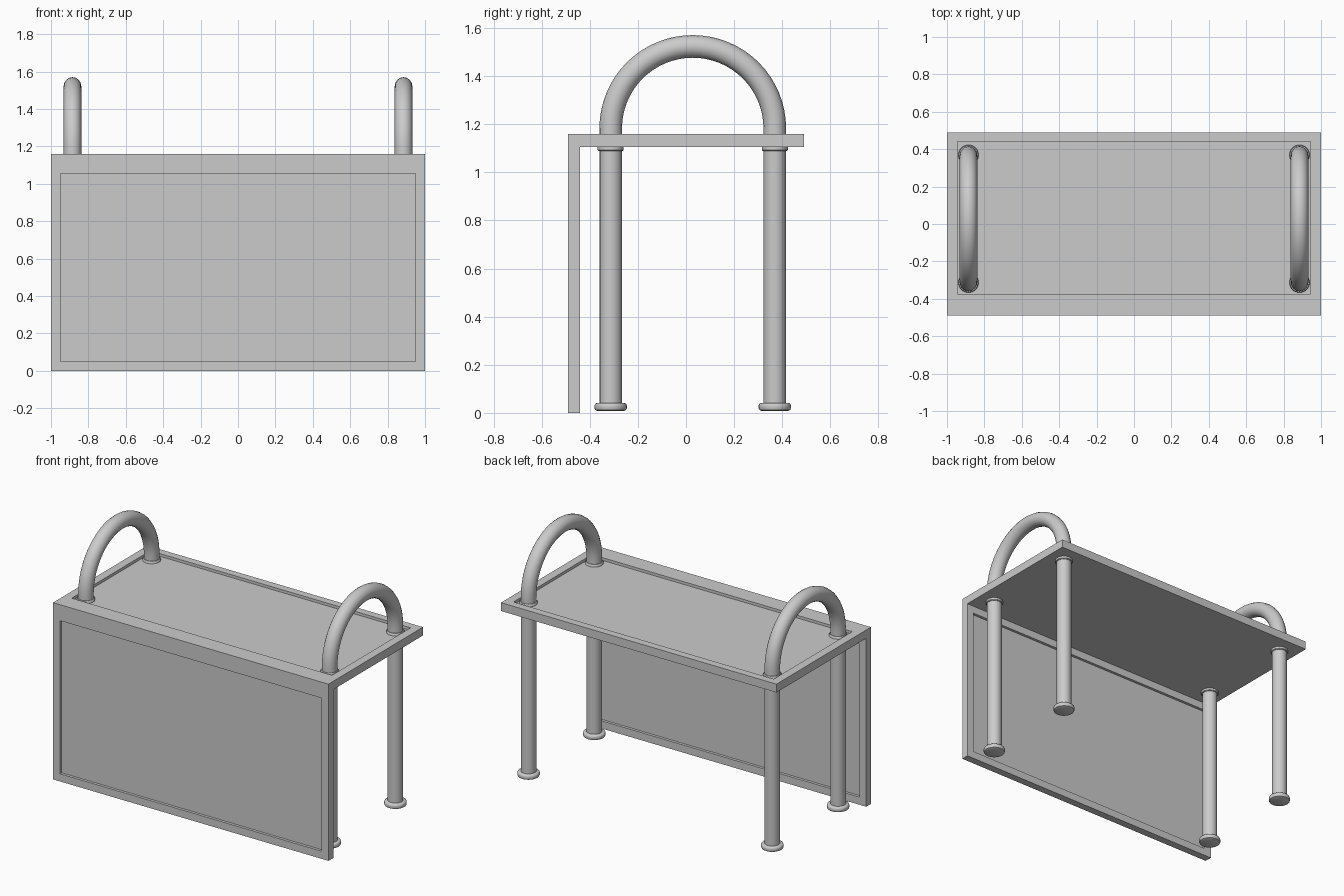
import bpy, bmesh, math
from mathutils import Vector

if "Cube" in bpy.data.objects:
    bpy.data.objects.remove(bpy.data.objects["Cube"])

LEG_X, LEG_R = 0.885, 0.047
LEG_Y = (-0.313, 0.369)
DEPTH = 0.018


def finish(name, bm, smooth=False):
    bmesh.ops.recalc_face_normals(bm, faces=bm.faces)
    me = bpy.data.meshes.new(name)
    bm.to_mesh(me)
    bm.free()
    ob = bpy.data.objects.new(name, me)
    bpy.context.collection.objects.link(ob)
    if smooth:
        smooth_shade(ob)
    return ob


def smooth_shade(ob):
    bpy.ops.object.select_all(action='DESELECT')
    ob.select_set(True)
    bpy.context.view_layer.objects.active = ob
    bpy.ops.object.shade_smooth_by_angle(angle=math.radians(40))


def recess(bm, normal, lo, hi):
    """Sink a framed rectangle into the outermost face with this normal."""
    n = Vector(normal)
    face = max((f for f in bm.faces if f.normal.dot(n) > 0.99),
               key=lambda f: f.calc_center_median().dot(n))
    sink_panel(bm, face, n, lo, hi)


def sink_panel(bm, face, n, lo, hi):
    mid = face.calc_center_median()
    bmesh.ops.inset_individual(bm, faces=[face], thickness=0.03)
    for v in face.verts:
        for a in range(3):
            if abs(n[a]) < 0.5:
                v.co[a] = hi[a] if v.co[a] > mid[a] else lo[a]
    bmesh.ops.inset_individual(bm, faces=[face], thickness=0.0)
    for v in face.verts:
        v.co -= n * DEPTH


def lathe(name, profile, loc):
    bm = bmesh.new()
    vs = [bm.verts.new((r, 0, z)) for r, z in profile]
    es = [bm.edges.new(p) for p in zip(vs, vs[1:])]
    bmesh.ops.spin(bm, geom=vs + es, cent=(0, 0, 0), axis=(0, 0, 1),
                   angle=math.tau, steps=32)
    bmesh.ops.remove_doubles(bm, verts=bm.verts, dist=1e-5)
    ob = finish(name, bm, True)
    ob.location = loc
    return ob


# Top and front panel: one L-shaped slab with sunken panels
bm = bmesh.new()
section = [(-0.49, 0), (-0.44, 0), (-0.44, 1.105), (0.49, 1.105),
           (0.49, 1.16), (-0.49, 1.16)]
base = bm.faces.new([bm.verts.new((-1, y, z)) for y, z in section])
ext = bmesh.ops.extrude_face_region(bm, geom=[base])["geom"]
for v in ext:
    if isinstance(v, bmesh.types.BMVert):
        v.co.x = 1
bmesh.ops.recalc_face_normals(bm, faces=bm.faces)
back = next(f for f in bm.faces
            if f.normal.y > 0.9 and f.calc_center_median().y < 0)
sink_panel(bm, back, Vector((0, 1, 0)), (-0.95, 0, 0.05), (0.95, 0, 1.055))
recess(bm, (0, -1, 0), (-0.95, 0, 0.05), (0.95, 0, 1.055))
recess(bm, (0, 0, 1), (-0.945, -0.375, 0), (0.945, 0.44, 0))
finish("top_and_front_panel", bm)

# Tubes: leg, arch handle and leg bent from a single pipe
y0, y1 = LEG_Y
cy, rad, cz = (y0 + y1) / 2, (y1 - y0) / 2, 1.182
path = [(y0, 0.02), (y0, 1.10)]
path += [(cy - rad * math.cos(t), cz + rad * math.sin(t))
         for t in (math.pi * i / 32 for i in range(33))]
path += [(y1, 1.10), (y1, 0.02)]

for side, sx in (("left", -1), ("right", 1)):
    x = sx * LEG_X
    cu = bpy.data.curves.new(side + "_leg_hoop", 'CURVE')
    cu.dimensions = '3D'
    cu.bevel_depth = LEG_R
    cu.bevel_resolution = 6
    cu.use_fill_caps = True
    sp = cu.splines.new('POLY')
    sp.points.add(len(path) - 1)
    for p, (y, z) in zip(sp.points, path):
        p.co = (x, y, z, 1)
    hoop = bpy.data.objects.new(side + "_leg_hoop", cu)
    bpy.context.collection.objects.link(hoop)
    bpy.ops.object.select_all(action='DESELECT')
    hoop.select_set(True)
    bpy.context.view_layer.objects.active = hoop
    bpy.ops.object.convert(target='MESH')
    smooth_shade(bpy.context.view_layer.objects.active)

    for end, y in zip(("front", "back"), LEG_Y):
        # Rounded foot cap
        lathe(f"{end}_{side}_foot",
              [(0, 0.008), (0.056, 0.008), (0.064, 0.012), (0.067, 0.019),
               (0.067, 0.031), (0.064, 0.038), (0.057, 0.042), (0, 0.042)],
              (x, y, 0))
        # Collars above and below the top
        lathe(f"{end}_{side}_lower_collar",
              [(0, 1.088), (0.050, 1.088), (0.054, 1.092), (0.054, 1.11), (0, 1.11)],
              (x, y, 0))
        lathe(f"{end}_{side}_upper_collar",
              [(0, 1.135), (0.054, 1.135), (0.054, 1.152), (0.050, 1.157), (0, 1.157)],
              (x, y, 0))
